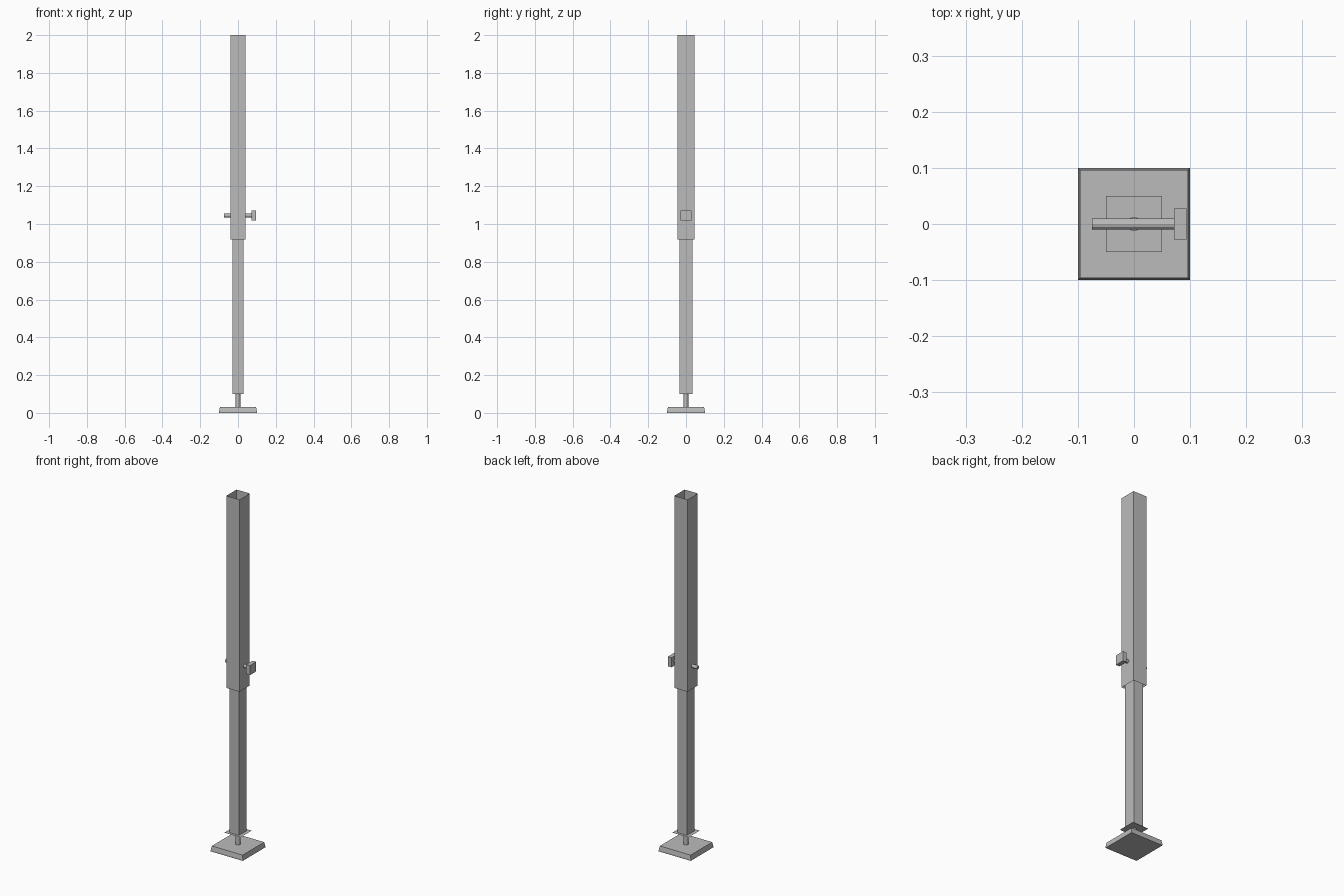
import bpy, bmesh, math
from mathutils import Matrix

cube = bpy.data.objects.get("Cube")
if cube:
    bpy.data.objects.remove(cube, do_unlink=True)

steel = bpy.data.materials.new("grey steel")
steel.use_nodes = True
GREY = (0.5, 0.5, 0.5, 1)
steel.diffuse_color = GREY
steel.node_tree.nodes["Principled BSDF"].inputs["Base Color"].default_value = GREY


def finish(name, bm):
    mesh = bpy.data.meshes.new(name)
    bm.to_mesh(mesh)
    bm.free()
    mesh.materials.append(steel)
    obj = bpy.data.objects.new(name, mesh)
    bpy.context.collection.objects.link(obj)
    return obj


def loft(name, rings, caps=True):
    """Stack rectangles (half x, half y, z) and join them with side faces."""
    bm = bmesh.new()
    corners = ((-1, -1), (1, -1), (1, 1), (-1, 1))
    loops = [[bm.verts.new((sx * hx, sy * hy, z)) for sx, sy in corners]
             for hx, hy, z in rings]
    for low, high in zip(loops, loops[1:]):
        for i in range(4):
            j = (i + 1) % 4
            bm.faces.new((low[i], low[j], high[j], high[i]))
    if caps:
        bm.faces.new(loops[0][::-1])
        bm.faces.new(loops[-1])
    return finish(name, bm)


def rod(name, radius, start, end, axis, z=0):
    bm = bmesh.new()
    turn = Matrix.Rotation(math.pi / 2, 4, "Y") if axis == "X" else Matrix()
    mid = (start + end) / 2
    place = Matrix.Translation((mid, 0, z) if axis == "X" else (0, 0, mid))
    bmesh.ops.create_cone(bm, cap_ends=True, segments=12, radius1=radius,
                          radius2=radius, depth=end - start, matrix=place @ turn)
    return finish(name, bm)


# Foot with a sloping upper edge, and the screw standing on it
loft("foot_plate", [(0.1, 0.1, 0), (0.1, 0.1, 0.008), (0.096, 0.096, 0.03)])
rod("foot_screw", 0.0125, 0.03, 0.105, "Z")

# Sheet flange closing the lower tube
bm = bmesh.new()
bmesh.ops.create_grid(bm, x_segments=1, y_segments=1, size=0.05,
                      matrix=Matrix.Translation((0, 0, 0.1)))
finish("flange", bm)

# Open sheet tubes, one sliding in the other
loft("inner_tube", [(0.03, 0.035, 0.1), (0.03, 0.035, 1.12)], caps=False)
loft("outer_tube", [(0.041, 0.046, 0.917), (0.041, 0.046, 2.0)], caps=False)

# Locking pin and its square knob
PIN_Z = 1.045
rod("locking_pin", 0.01, -0.075, 0.072, "X", PIN_Z)
knob = loft("pin_knob", [(0.0115, 0.028, -0.027), (0.0115, 0.028, 0.027)])
knob.location = (0.0825, 0, PIN_Z)
